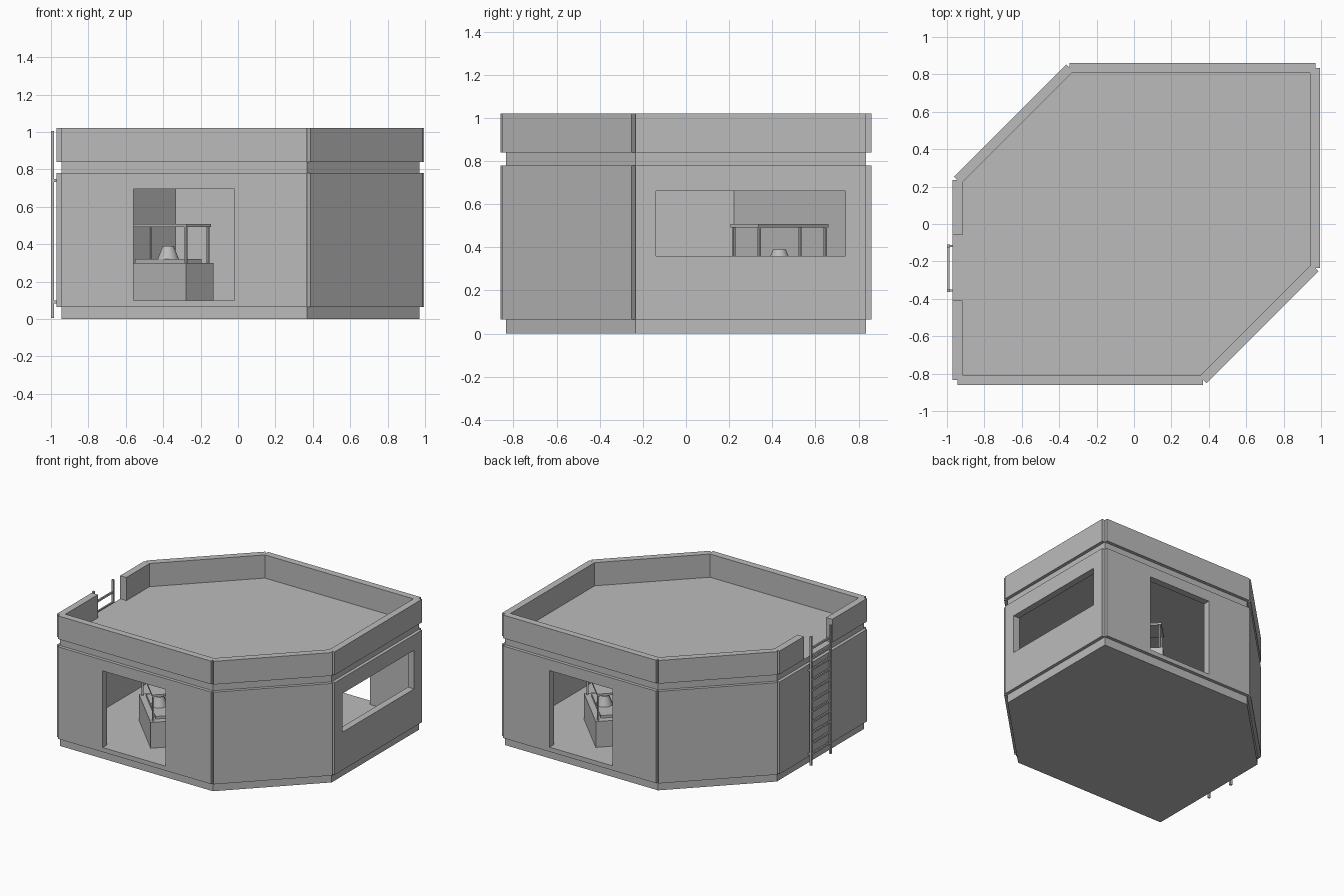
import bpy, bmesh, math
from mathutils import Vector, Matrix

if "Cube" in bpy.data.objects:
    bpy.data.objects.remove(bpy.data.objects["Cube"], do_unlink=True)

grey = bpy.data.materials.new("plain_grey")
grey.use_nodes = True
COLOUR = (0.5, 0.5, 0.5, 1)
grey.diffuse_color = COLOUR
grey.node_tree.nodes["Principled BSDF"].inputs["Base Color"].default_value = COLOUR


def finish(name, bm):
    bmesh.ops.recalc_face_normals(bm, faces=bm.faces)
    mesh = bpy.data.meshes.new(name)
    bm.to_mesh(mesh)
    bm.free()
    mesh.materials.append(grey)
    ob = bpy.data.objects.new(name, mesh)
    bpy.context.collection.objects.link(ob)
    return ob


def prism(name, poly, z0, z1):
    bm = bmesh.new()
    low = [bm.verts.new((p.x, p.y, z0)) for p in poly]
    top = [bm.verts.new((p.x, p.y, z1)) for p in poly]
    bm.faces.new(low[::-1])
    bm.faces.new(top)
    for i in range(len(poly)):
        j = (i + 1) % len(poly)
        bm.faces.new((low[i], low[j], top[j], top[i]))
    return finish(name, bm)


def add_box(bm, lo, hi, mat=Matrix()):
    lo, hi = Vector(lo), Vector(hi)
    m = mat @ Matrix.Translation((lo + hi) / 2) @ Matrix.Diagonal((*(hi - lo), 1))
    bmesh.ops.create_cube(bm, size=1, matrix=m)


def normal(p, q):
    d = (q - p).normalized()
    return Vector((d.y, -d.x))


def inset(poly, t):
    # Mitred inward offset
    out = []
    for i, p in enumerate(poly):
        a = normal(poly[i - 1], p)
        b = normal(p, poly[(i + 1) % len(poly)])
        out.append(p - (a + b) * t / (1 + a.dot(b)))
    return out


# Six-sided plan: a rectangle with two opposite corners cut off
plan = [Vector(p) for p in ((-0.945, -0.835), (0.37, -0.835), (0.97, -0.235),
                            (0.97, 0.835), (-0.345, 0.835), (-0.945, 0.235))]
inner = inset(plan, 0.028)
SIDES = ("front", "front_left", "left", "back", "back_right", "right")

# Core wall ring
bm = bmesh.new()
loops = []
for poly, z in ((plan, 0), (plan, 1.02), (inner, 1.02), (inner, 0)):
    loops.append([bm.verts.new((p.x, p.y, z)) for p in poly])
for k in range(4):
    a, b = loops[k], loops[(k + 1) % 4]
    for i in range(6):
        j = (i + 1) % 6
        bm.faces.new((a[i], a[j], b[j], b[i]))
walls = [finish("core_wall", bm)]

# Raised wall and parapet panels on every side
for i, side in enumerate(SIDES):
    p, q = plan[i], plan[(i + 1) % 6]
    n = normal(p, q) * 0.025
    for kind, z0, z1 in (("wall", 0.065, 0.78), ("parapet", 0.84, 1.02)):
        walls.append(prism(f"{side}_{kind}_panel", [p, p + n, q + n, q], z0, z1))

# Openings: two doorways, one window, the gap at the ladder
bm = bmesh.new()
add_box(bm, (-0.56, -1, 0.1), (-0.02, -0.7, 0.695))
add_box(bm, (0.03, 0.7, 0.1), (0.57, 1, 0.695))
add_box(bm, (0.85, -0.14, 0.36), (1.1, 0.74, 0.66))
add_box(bm, (-1.1, -0.41, 0.84), (-0.85, -0.06, 1.1))
cutter = finish("opening_cutter", bm)
cutter.hide_render = True
for ob in walls:
    mod = ob.modifiers.new("openings", "BOOLEAN")
    mod.operation = "DIFFERENCE"
    mod.solver = "EXACT"
    mod.object = cutter
    bpy.context.view_layer.objects.active = ob
    bpy.ops.object.modifier_apply(modifier=mod.name)
bpy.data.objects.remove(cutter, do_unlink=True)

# Floor and roof deck
prism("floor", inner, 0, 0.1)
prism("roof_deck", inner, 0.78, 0.84)

# Ladder on the right wall
bm = bmesh.new()
Y0, Y1 = -0.355, -0.117
for y in (Y0, Y1):
    add_box(bm, (-1, y - 0.008, 0.005), (-0.984, y + 0.008, 1.005))
    for z in (0.09, 0.74):
        add_box(bm, (-0.986, y - 0.006, z - 0.008), (-0.968, y + 0.006, z + 0.008))
for k in range(11):
    z = 0.09 + k * 0.082
    add_box(bm, (-0.998, Y0, z - 0.007), (-0.986, Y1, z + 0.007))
finish("ladder", bm)


# Counters with a raised shelf and a small tapered pot, one by each door
def counter(tag, x, y):
    place = Matrix.Translation((x, y, 0)) @ Matrix.Rotation(math.radians(-45), 4, "Z")

    bm = bmesh.new()
    add_box(bm, (-0.24, -0.104, 0.1), (0.24, 0.104, 0.3), place)
    finish(f"{tag}_counter", bm)

    bm = bmesh.new()
    add_box(bm, (-0.19, -0.06, 0.3), (0.19, 0.06, 0.32), place)
    finish(f"{tag}_counter_plate", bm)

    bm = bmesh.new()
    add_box(bm, (-0.23, -0.092, 0.492), (0.23, 0.092, 0.508), place)
    for sx in (-0.217, 0.217):
        for sy in (-0.083, 0.083):
            add_box(bm, (sx - 0.006, sy - 0.006, 0.3), (sx + 0.006, sy + 0.006, 0.492), place)
    finish(f"{tag}_shelf", bm)

    bm = bmesh.new()
    bmesh.ops.create_cone(bm, cap_ends=True, segments=20, radius1=0.058, radius2=0.03,
                          depth=0.07, matrix=place @ Matrix.Translation((0, 0, 0.355)))
    pot = finish(f"{tag}_pot", bm)
    bpy.ops.object.select_all(action="DESELECT")
    pot.select_set(True)
    bpy.context.view_layer.objects.active = pot
    bpy.ops.object.shade_smooth_by_angle(angle=math.radians(40))


counter("front", -0.373, -0.433)
counter("back", 0.398, 0.433)
